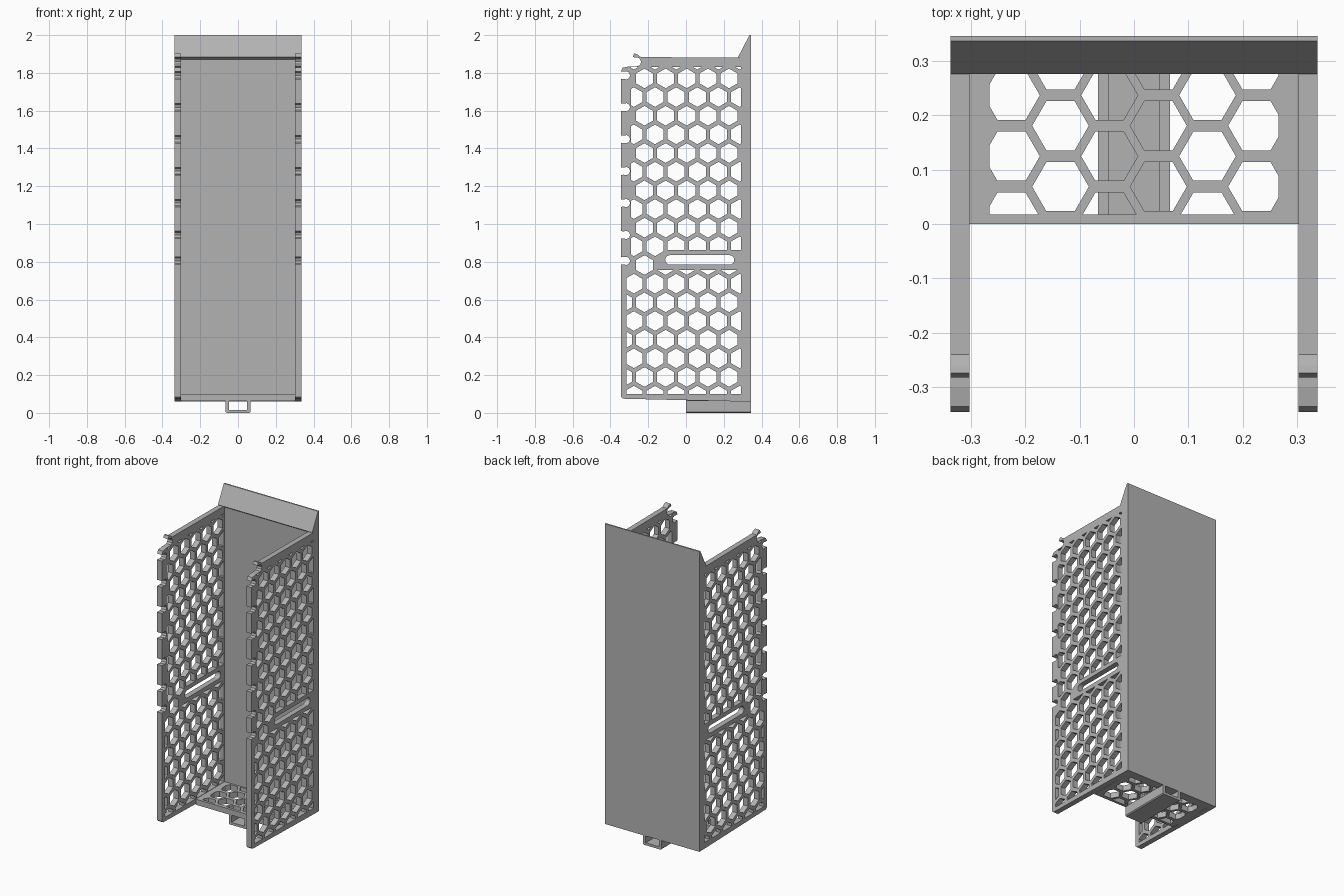
import bpy
import bmesh
import math
from mathutils import Matrix

cube = bpy.data.objects.get("Cube")
if cube:
    bpy.data.objects.remove(cube, do_unlink=True)

grey = bpy.data.materials.new("plain grey")
grey.use_nodes = True
colour = (0.45, 0.45, 0.45, 1)
grey.diffuse_color = colour
grey.node_tree.nodes["Principled BSDF"].inputs["Base Color"].default_value = colour

PITCH, RADIUS, ROW, DEPTH = 0.112, 0.052, 0.0988, 0.345
# local x, y, z of a profile become world y, z, x
SIDEWAYS = Matrix(((0, 0, 1, 0), (1, 0, 0, 0), (0, 1, 0, 0), (0, 0, 0, 1)))


def plate(name, loops, low, high, turn=Matrix()):
    """Extrude an outline (first loop) with holes (other loops) from low to high."""
    curve = bpy.data.curves.new(name, 'CURVE')
    curve.dimensions = '2D'
    curve.fill_mode = 'BOTH'
    curve.extrude = (high - low) / 2
    for loop in loops:
        spline = curve.splines.new('POLY')
        spline.points.add(len(loop) - 1)
        for point, (u, v) in zip(spline.points, loop):
            point.co = (u, v, 0, 1)
        spline.use_cyclic_u = True
    temp = bpy.data.objects.new(name + " outline", curve)
    bpy.context.scene.collection.objects.link(temp)
    graph = bpy.context.evaluated_depsgraph_get()
    mesh = bpy.data.meshes.new_from_object(temp.evaluated_get(graph))
    bpy.data.objects.remove(temp, do_unlink=True)
    mesh.transform(turn @ Matrix.Translation((0, 0, (low + high) / 2)))
    # Weld the caps to the walls and keep every face flat
    bm = bmesh.new()
    bm.from_mesh(mesh)
    bmesh.ops.remove_doubles(bm, verts=bm.verts, dist=0.0001)
    bmesh.ops.recalc_face_normals(bm, faces=bm.faces)
    for face in bm.faces:
        face.smooth = False
    bm.to_mesh(mesh)
    bm.free()
    mesh.materials.clear()
    mesh.materials.append(grey)
    mesh.name = name
    obj = bpy.data.objects.new(name, mesh)
    bpy.context.scene.collection.objects.link(obj)


def hexagon(u, v, start):
    return [(u + RADIUS * math.cos(start + i * math.pi / 3),
             v + RADIUS * math.sin(start + i * math.pi / 3)) for i in range(6)]


def clip(loop, axis, limit, sign):
    """Keep the part of a loop where sign * coordinate >= sign * limit."""
    result = []
    for a, b in zip(loop, loop[1:] + loop[:1]):
        da, db = sign * (a[axis] - limit), sign * (b[axis] - limit)
        if da >= 0:
            result.append(a)
        if da * db < 0:
            t = da / (da - db)
            result.append((a[0] + t * (b[0] - a[0]), a[1] + t * (b[1] - a[1])))
    return result


def clip_box(loop, u0, u1, v0, v1):
    for axis, limit, sign in ((0, u0, 1), (0, u1, -1), (1, v0, 1), (1, v1, -1)):
        loop = clip(loop, axis, limit, sign)
    return loop


def big_enough(loop):
    if len(loop) < 3:
        return False
    return all(max(p[k] for p in loop) - min(p[k] for p in loop) > 0.008 for k in (0, 1))


def arc(u, v, r, start, end, steps):
    angles = [math.radians(start + (end - start) * i / steps) for i in range(steps + 1)]
    return [(u + r * math.cos(a), v + r * math.sin(a)) for a in angles]


# Side panel outline with clip notches along the upper front edge
outline = [(0.3, 0.06), (-0.333, 0.075), (-DEPTH, 0.085)]
for z in [0.805] + [0.942 + i * 0.169 for i in range(6)]:
    outline += [(-DEPTH, z - 0.02)] + arc(-0.318, z, 0.022, -120, 120, 6) + [(-DEPTH, z + 0.02)]
outline += [(-0.335, 1.828), (-0.3, 1.834)]
outline += arc(-0.262, 1.858, 0.024, -100, 110, 6)
outline += [(-0.282, 1.885), (-0.274, 1.903), (-0.26, 1.9), (-0.24, 1.884), (0.3, 1.88)]

# Honeycomb of the side panels, broken by a framed slot
side_holes = []
for row in range(-1, 18):
    z = 0.19 + row * ROW
    front = -0.315 if z < 0.7 else -0.29
    for column in range(-1, 6):
        y = -0.22 + column * PITCH + (PITCH / 2 if row % 2 else 0)
        low, high = 0.1, 1.832
        if y > -0.13:
            if z < 0.81:
                high = 0.757
            else:
                low = 0.862
        hole = clip_box(hexagon(y, z, math.pi / 6), front, 0.29, low, high)
        if big_enough(hole):
            side_holes.append(hole)
slot = arc(0.23, 0.81, 0.025, -90, 90, 8) + arc(-0.085, 0.81, 0.025, 90, 270, 8)

for name, low, high in (("left_side_panel", 0.302, 0.337), ("right_side_panel", -0.337, -0.302)):
    plate(name, [outline, slot] + side_holes, low, high, SIDEWAYS)

# Back panel with a sloped lip on top
back = [(DEPTH, 0.06), (DEPTH, 2), (0.336, 2), (0.276, 1.885), (0.295, 1.872), (0.295, 0.06)]
plate("back_panel", [back], -0.337, 0.337, SIDEWAYS)

# Honeycomb floor, neighbouring columns staggered by half a cell
floor_holes = []
for column in range(-3, 3):
    x = (column + 0.5) * 0.09
    shift = 0.0125 if column % 2 else -0.0435
    for row in range(4):
        hole = clip_box(hexagon(x, shift + row * PITCH, 0), -0.265, 0.265, 0.017, 0.287)
        if big_enough(hole):
            floor_holes.append(hole)
floor = [(-0.303, 0), (0.303, 0), (0.303, 0.298), (-0.303, 0.298)]
plate("floor", [floor] + floor_holes, 0.062, 0.098)

# Open channel under the floor
channel = [(-0.066, 0.064), (-0.066, 0.006), (-0.06, 0), (0.06, 0), (0.066, 0.006), (0.066, 0.064),
           (0.047, 0.064), (0.047, 0.016), (-0.047, 0.016), (-0.047, 0.064)]
upright = Matrix(((1, 0, 0, 0), (0, 0, -1, 0), (0, 1, 0, 0), (0, 0, 0, 1)))
plate("floor_channel", [channel], -DEPTH, 0, upright)
